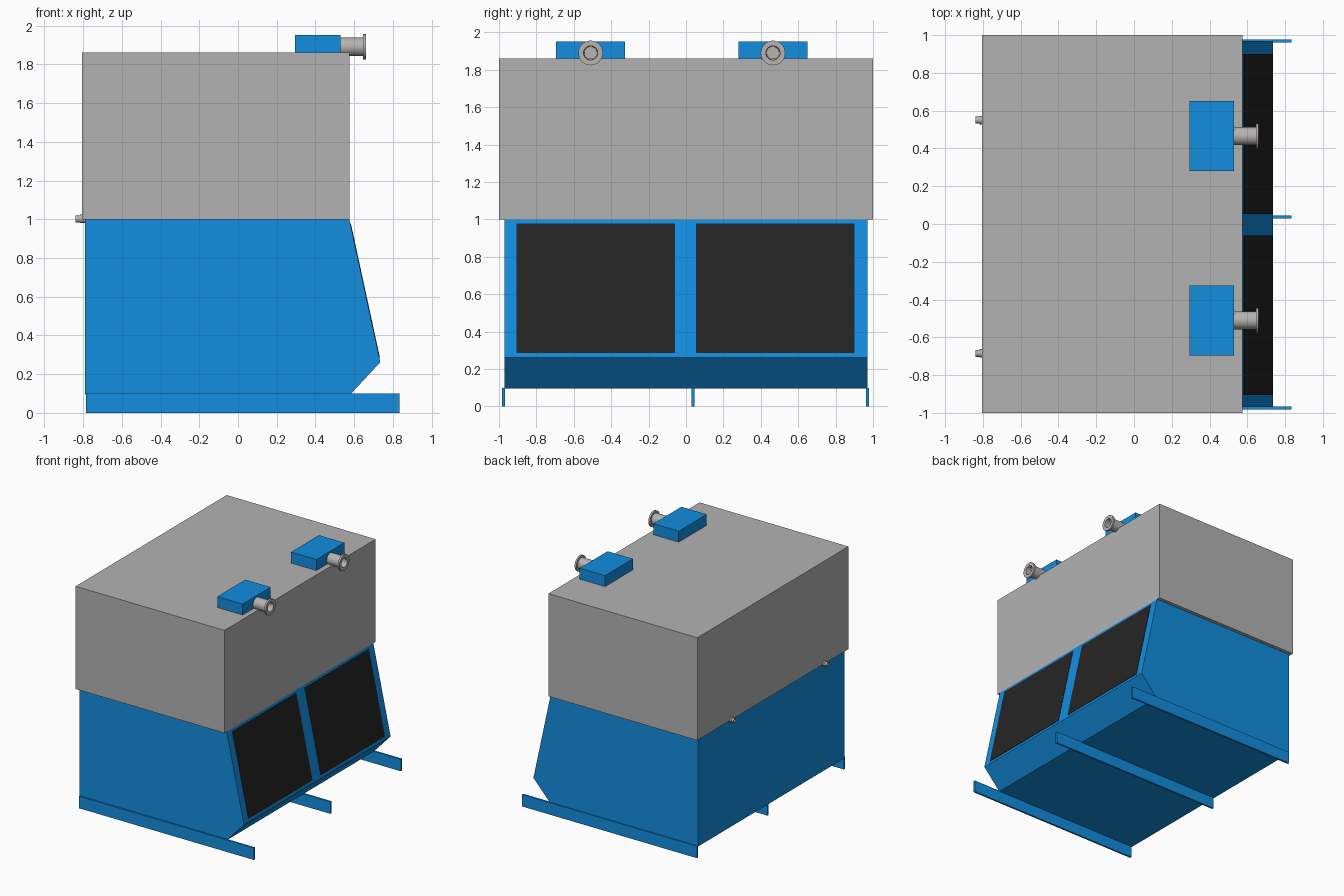
import bpy, bmesh, math
from mathutils import Vector

if "Cube" in bpy.data.objects:
    bpy.data.objects.remove(bpy.data.objects["Cube"])


def material(name, rgb):
    m = bpy.data.materials.new(name)
    m.diffuse_color = (*rgb, 1)
    m.use_nodes = True
    m.node_tree.nodes["Principled BSDF"].inputs["Base Color"].default_value = m.diffuse_color
    return m


BLUE = material("blue paint", (0.006, 0.27, 0.74))
GREY = material("grey casing", (0.45, 0.45, 0.45))
BLACK = material("black filter", (0.018, 0.018, 0.018))
METAL = material("pipe metal", (0.47, 0.45, 0.44))


def finish(name, bm, mat):
    bmesh.ops.recalc_face_normals(bm, faces=bm.faces)
    me = bpy.data.meshes.new(name)
    bm.to_mesh(me)
    bm.free()
    me.materials.append(mat)
    ob = bpy.data.objects.new(name, me)
    bpy.context.collection.objects.link(ob)
    return ob


def prism(name, profile, y0, y1, mat):
    """Extrude an (x, z) profile from y0 to y1."""
    bm = bmesh.new()
    face = bm.faces.new([bm.verts.new((x, y0, z)) for x, z in profile])
    new = bmesh.ops.extrude_face_region(bm, geom=[face])["geom"]
    bmesh.ops.translate(bm, vec=(0, y1 - y0, 0),
                        verts=[v for v in new if isinstance(v, bmesh.types.BMVert)])
    return finish(name, bm, mat)


def box(name, x0, x1, y0, y1, z0, z1, mat):
    return prism(name, [(x0, z0), (x1, z0), (x1, z1), (x0, z1)], y0, y1, mat)


def turned(name, profile, y, z, mat, n=32):
    """Revolve (x, radius) points round an axis along x; the loop is closed."""
    bm = bmesh.new()
    rings = [[bm.verts.new((x, y + r * math.cos(2 * math.pi * i / n),
                            z + r * math.sin(2 * math.pi * i / n)))
              for i in range(n)] for x, r in profile]
    for a, b in zip(rings, rings[1:]):
        for i in range(n):
            j = (i + 1) % n
            bm.faces.new((a[i], a[j], b[j], b[i]))
    bm.faces.new(rings[0])
    bm.faces.new(rings[-1])
    ob = finish(name, bm, mat)
    bpy.context.view_layer.objects.active = ob
    ob.select_set(True)
    bpy.ops.object.shade_smooth_by_angle(angle=math.radians(35))
    ob.select_set(False)
    return ob


# Upper casing and lower body with slanted intake side
box("upper_casing", -0.805, 0.575, -1, 1, 1.0, 1.86, GREY)
TOP, FOLD = Vector((0.575, 1.0)), Vector((0.735, 0.262))
prism("lower_body", [(-0.79, 0.095), (-0.79, 1.0), TOP, FOLD, (0.58, 0.095)],
      -0.97, 0.97, BLUE)

# Dark filter panels, thin plates lying on the slanted side
slope = FOLD - TOP
out = Vector((-slope.y, slope.x)).normalized() * 0.003
hi, lo = TOP + slope * 0.03, TOP + slope * 0.967
for side, y0, y1 in (("front", -0.905, -0.06), ("back", 0.053, 0.9)):
    prism(side + "_filter_panel", [hi - out, hi + out, lo + out, lo - out], y0, y1, BLACK)

# Skid rails
for side, y in (("front", -0.975), ("middle", 0.037), ("back", 0.97)):
    box(side + "_skid", -0.785, 0.835, y - 0.008, y + 0.008, 0, 0.1, BLUE)

# Header boxes on the roof with flanged, hollow pipes
for side, y in (("front", -0.51), ("back", 0.465)):
    box(side + "_header_box", 0.295, 0.53, y - 0.185, y + 0.185, 1.86, 1.952, BLUE)
    turned(side + "_flanged_pipe",
           [(0.52, 0.048), (0.645, 0.048), (0.645, 0.066), (0.66, 0.066),
            (0.66, 0.038), (0.54, 0.034)], y, 1.89, METAL)

# Small drain stubs at the far end
for side, y in (("front", -0.685), ("back", 0.55)):
    turned(side + "_drain_stub",
           [(-0.78, 0.022), (-0.817, 0.022), (-0.817, 0.018), (-0.838, 0.018),
            (-0.838, 0.012), (-0.815, 0.012)], y, 1.002, METAL, 20)
